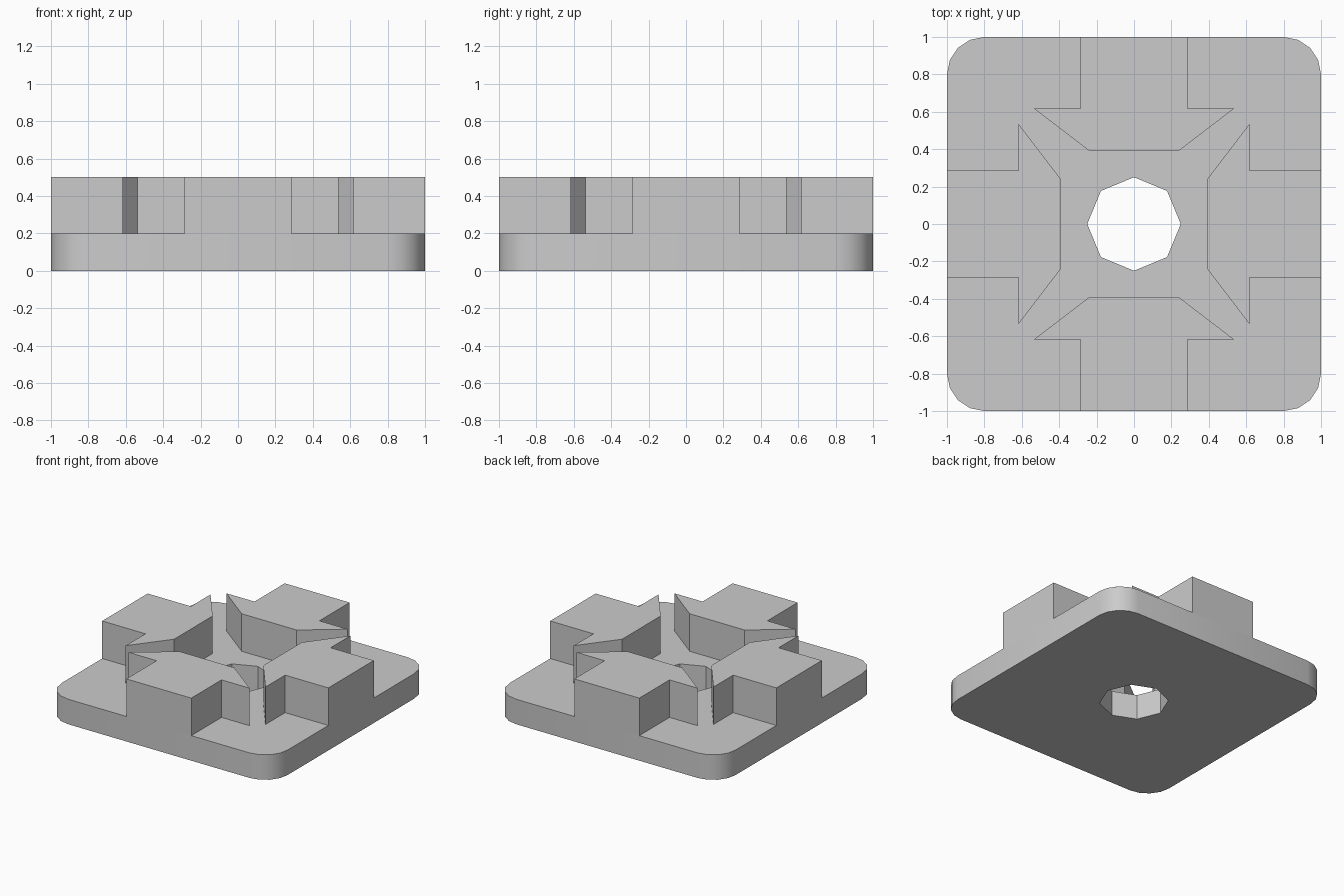
import bpy
import bmesh
from math import cos, sin, radians, pi
from mathutils import Matrix

cube = bpy.data.objects.get("Cube")
if cube:
    bpy.data.objects.remove(cube, do_unlink=True)

# Single plain grey for the whole part
grey = bpy.data.materials.new("light grey")
grey.use_nodes = True
colour = (0.6, 0.6, 0.6, 1)
grey.diffuse_color = colour
for node in grey.node_tree.nodes:
    if node.type == 'BSDF_PRINCIPLED':
        node.inputs["Base Color"].default_value = colour


def prism(name, outlines, bottom, top, turn=0.0):
    """Extrude closed outlines (the first outer, the rest holes) upwards."""
    bm = bmesh.new()
    edges = []
    for outline in outlines:
        verts = [bm.verts.new((x, y, bottom)) for x, y in outline]
        edges += [bm.edges.new((a, b)) for a, b in zip(verts, verts[1:] + verts[:1])]
    if len(outlines) == 1:
        bm.faces.new(verts)
    else:
        bmesh.ops.triangle_fill(bm, use_beauty=True, edges=edges, normal=(0, 0, 1))
    result = bmesh.ops.extrude_face_region(bm, geom=bm.faces[:])
    raised = [g for g in result["geom"] if isinstance(g, bmesh.types.BMVert)]
    bmesh.ops.translate(bm, verts=raised, vec=(0, 0, top - bottom))
    bmesh.ops.recalc_face_normals(bm, faces=bm.faces[:])
    bm.transform(Matrix.Rotation(turn, 4, 'Z'))
    mesh = bpy.data.meshes.new(name)
    bm.to_mesh(mesh)
    bm.free()
    mesh.materials.append(grey)
    mesh.shade_smooth()
    mesh.set_sharp_from_angle(angle=radians(30))
    obj = bpy.data.objects.new(name, mesh)
    bpy.context.collection.objects.link(obj)
    return obj


# Base plate: rounded square with an octagonal through hole
radius, steps = 0.2, 4
rounded = []
for corner in range(4):
    middle = pi / 4 + corner * pi / 2
    cx = (1 - radius) * (1 if cos(middle) > 0 else -1)
    cy = (1 - radius) * (1 if sin(middle) > 0 else -1)
    for i in range(steps + 1):
        a = corner * pi / 2 + i * pi / 2 / steps
        rounded.append((cx + radius * cos(a), cy + radius * sin(a)))
octagon = [(0.25 * cos(i * pi / 4), 0.25 * sin(i * pi / 4)) for i in range(8)]
prism("base_plate", [rounded, octagon], 0, 0.2)

# Four arrow-headed blocks pointing at the hole
half = [(0.287, -1), (0.287, -0.618), (0.536, -0.618), (0.243, -0.394)]
block = half + [(-x, y) for x, y in reversed(half)]
for i, side in enumerate(("front", "left", "back", "right")):
    prism(side + "_block", [block], 0.2, 0.5, i * pi / 2)
